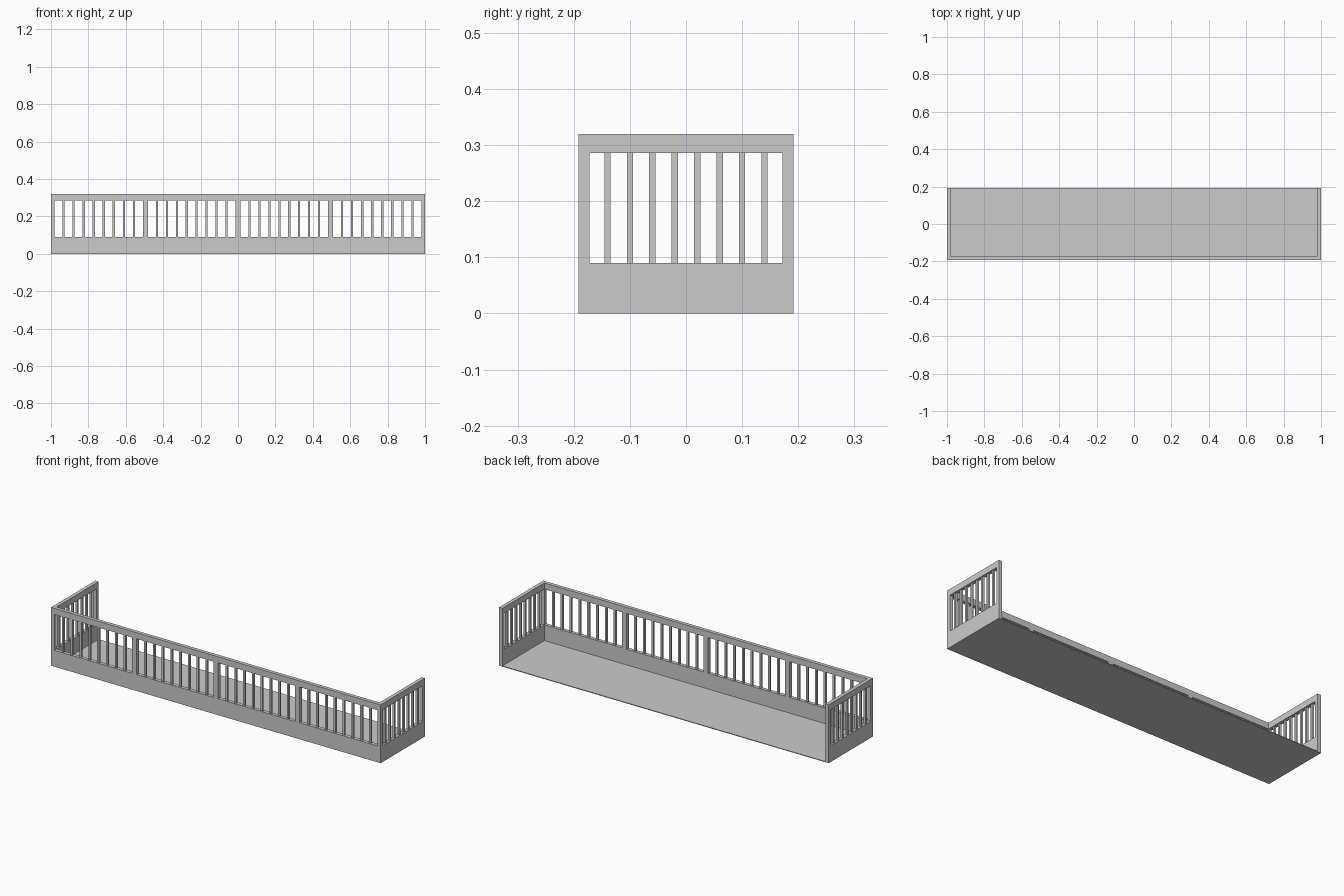
import bpy, bmesh

if "Cube" in bpy.data.objects:
    bpy.data.objects.remove(bpy.data.objects["Cube"])

HX, HY, T = 1.0, 0.192, 0.02      # half length, half depth, wall thickness
Z_LOW, Z_RAIL, Z_TOP = 0.09, 0.286, 0.32


def finish(name, bm):
    bmesh.ops.recalc_face_normals(bm, faces=bm.faces)
    mesh = bpy.data.meshes.new(name)
    bm.to_mesh(mesh)
    bm.free()
    obj = bpy.data.objects.new(name, mesh)
    bpy.context.collection.objects.link(obj)
    return obj


def add_box(bm, x, y, sx, sy, z0, z1):
    verts = bmesh.ops.create_cube(bm, size=1)["verts"]
    for v in verts:
        v.co = (x + v.co.x * sx, y + v.co.y * sy, (z0 + z1) / 2 + v.co.z * (z1 - z0))


def boxes(name, items):
    bm = bmesh.new()
    for item in items:
        add_box(bm, *item)
    return finish(name, bm)


def u_band(name, z0, z1):
    """U-shaped outline, open at the back, extruded upwards."""
    pts = [(-HX, HY), (-HX, -HY), (HX, -HY), (HX, HY),
           (HX - T, HY), (HX - T, -HY + T), (-HX + T, -HY + T), (-HX + T, HY)]
    bm = bmesh.new()
    face = bm.faces.new([bm.verts.new((x, y, z0)) for x, y in pts])
    new = bmesh.ops.extrude_face_region(bm, geom=[face])["geom"]
    bmesh.ops.translate(bm, vec=(0, 0, z1 - z0),
                        verts=[g for g in new if isinstance(g, bmesh.types.BMVert)])
    return finish(name, bm)


# Floor, solid lower wall and top rail
boxes("floor", [(0, 0, 2 * (HX - T), 2 * HY, 0, 0.004)])
u_band("lower_wall", 0, Z_LOW)
u_band("top_rail", Z_RAIL, Z_TOP)

# Corner and end posts
boxes("corner_posts", [(sx * (HX - T / 2), sy * (HY - T / 2), T, T, Z_LOW, Z_RAIL)
                       for sx in (-1, 1) for sy in (-1, 1)])

# Wider posts along the front
front_y = -HY + T / 2
post_x, post_w = (-0.495, 0.0, 0.495), 0.028
boxes("front_posts", [(x, front_y, post_w, T, Z_LOW, Z_RAIL) for x in post_x])

# Thin front balusters, eight in each of the four bays
edges = [-HX + T] + [x + s * post_w / 2 for x in post_x for s in (-1, 1)] + [HX - T]
bar, n = 0.011, 8
items = []
for a, b in zip(edges[::2], edges[1::2]):
    gap = (b - a - n * bar) / (n + 1)
    items += [(a + (i + 1) * gap + (i + 0.5) * bar, front_y, bar, bar, Z_LOW, Z_RAIL)
              for i in range(n)]
boxes("front_balusters", items)

# Side balusters, eight on each end
boxes("side_balusters", [(s * (HX - T / 2), -0.14 + 0.04 * i, bar, bar, Z_LOW, Z_RAIL)
                         for s in (-1, 1) for i in range(8)])
